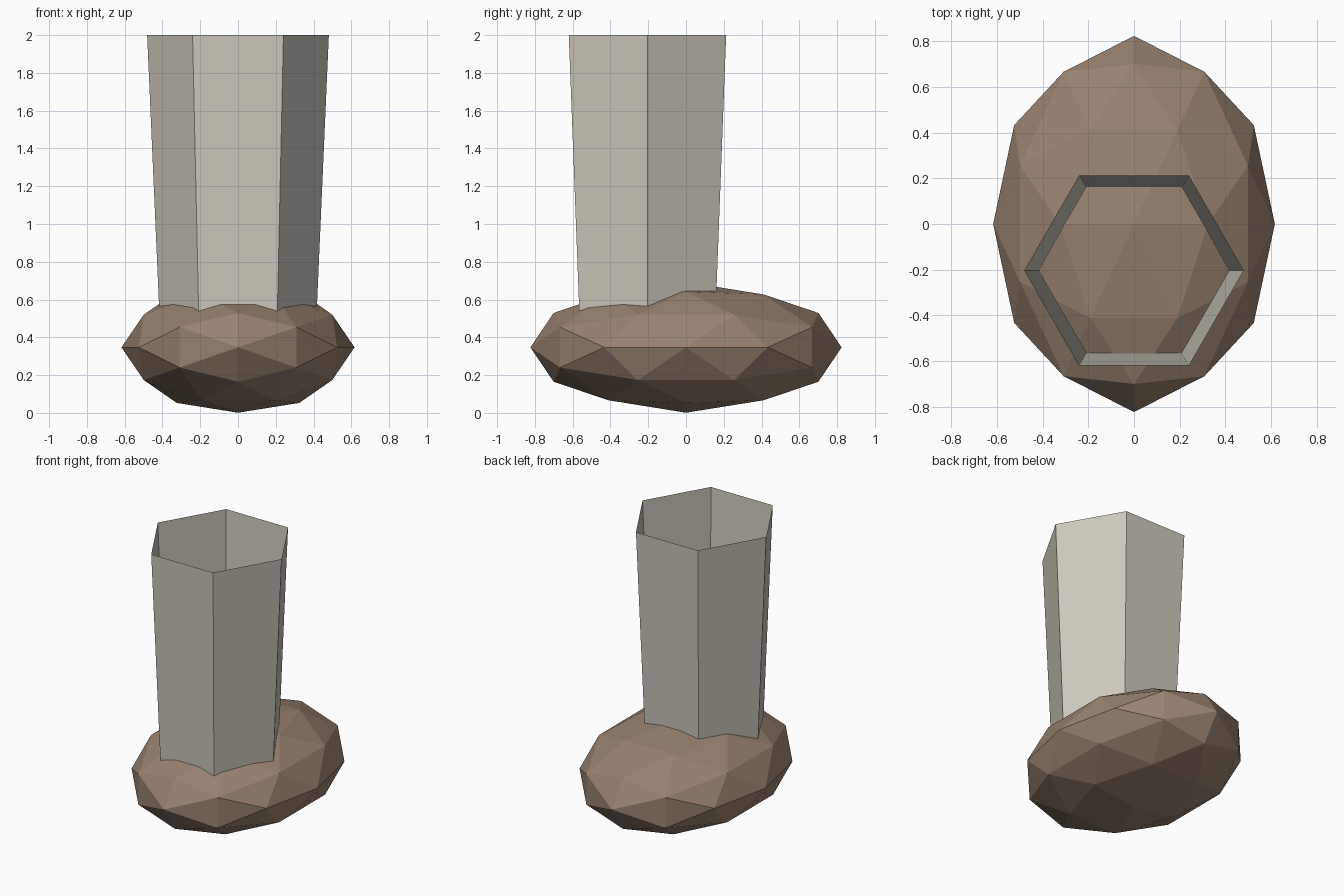
import bpy, bmesh, math
from mathutils import Vector

if "Cube" in bpy.data.objects:
    bpy.data.objects.remove(bpy.data.objects["Cube"])


def make_material(name, srgb):
    mat = bpy.data.materials.new(name)
    lin = [((c / 255 + 0.055) / 1.055) ** 2.4 for c in srgb]
    mat.diffuse_color = (*lin, 1.0)
    mat.use_nodes = True
    mat.node_tree.nodes["Principled BSDF"].inputs["Base Color"].default_value = mat.diffuse_color
    return mat


def finish(name, bm, mat):
    bmesh.ops.recalc_face_normals(bm, faces=bm.faces)
    mesh = bpy.data.meshes.new(name)
    bm.to_mesh(mesh)
    bm.free()
    mesh.materials.append(mat)
    obj = bpy.data.objects.new(name, mesh)
    bpy.context.collection.objects.link(obj)
    return obj


def hull(points):
    bm = bmesh.new()
    for p in points:
        bm.verts.new(p)
    bmesh.ops.convex_hull(bm, input=bm.verts)
    return bm


brown = make_material("brown leather", (152, 130, 112))
grey = make_material("warm grey cloth", (206, 201, 189))

# Foot: icosahedron standing on an edge axis, subdivided once and stretched
t = (1 + math.sqrt(5)) / 2
corners = []
for a in (-1, 1):
    for b in (-1, 1):
        corners += [Vector(v).normalized() for v in
                    ((a * t, b, 0), (0, a * t, b), (b, 0, a * t))]
bm = hull(corners)
points = corners + [(e.verts[0].co + e.verts[1].co).normalized() for e in bm.edges]
bm.free()
bm = hull(points)
for v in bm.verts:
    v.co = (v.co.x * 0.617, v.co.y * 0.824, v.co.z * 0.346 + 0.347)
finish("foot", bm, brown)

# Leg: open six-sided tube, wider at the top, sunk into the foot
bm = bmesh.new()
rings = []
for radius, z in ((0.413, 0.45), (0.481, 2.0)):
    rings.append([bm.verts.new((radius * math.cos(k * math.pi / 3),
                                radius * math.sin(k * math.pi / 3) - 0.204, z))
                  for k in range(6)])
low, top = rings
for k in range(6):
    n = (k + 1) % 6
    bm.faces.new((low[k], low[n], top[n], top[k]))
finish("leg", bm, grey)
